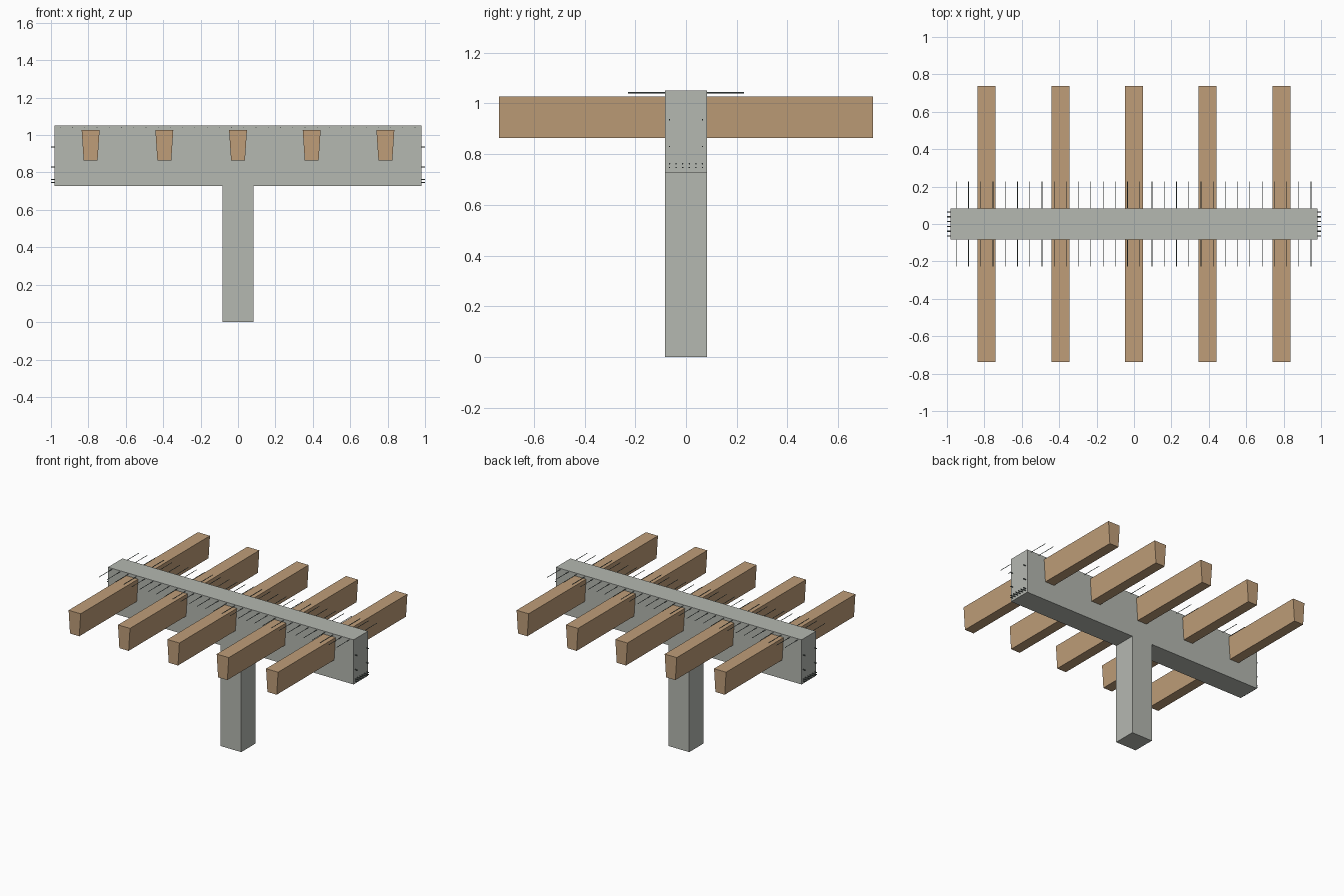
import bpy, bmesh
from mathutils import Matrix

if "Cube" in bpy.data.objects:
    bpy.data.objects.remove(bpy.data.objects["Cube"])


def material(name, color):
    m = bpy.data.materials.new(name)
    m.diffuse_color = color
    m.use_nodes = True
    m.node_tree.nodes["Principled BSDF"].inputs["Base Color"].default_value = m.diffuse_color
    return m


def add_object(name, bm, mat=None):
    bmesh.ops.recalc_face_normals(bm, faces=bm.faces)
    me = bpy.data.meshes.new(name)
    bm.to_mesh(me)
    bm.free()
    ob = bpy.data.objects.new(name, me)
    bpy.context.collection.objects.link(ob)
    if mat:
        me.materials.append(mat)
    return ob


def extrude_profile(name, pts, half, mat=None):
    """Extrude an (x, z) outline from y = -half to y = +half."""
    bm = bmesh.new()
    face = bm.faces.new([bm.verts.new((x, -half, z)) for x, z in pts])
    ext = bmesh.ops.extrude_face_region(bm, geom=[face])
    verts = [g for g in ext["geom"] if isinstance(g, bmesh.types.BMVert)]
    bmesh.ops.translate(bm, verts=verts, vec=(0, 2 * half, 0))
    return add_object(name, bm, mat)


def rods(name, centres, axis, length, radius, mat):
    """Join several thin straight bars along one axis into one object."""
    rot = Matrix.Rotation(1.5707963, 4, 'Y' if axis == 'X' else 'X')
    bm = bmesh.new()
    for c in centres:
        bmesh.ops.create_cone(bm, cap_ends=True, segments=6, radius1=radius,
                              radius2=radius, depth=length,
                              matrix=Matrix.Translation(c) @ rot)
    return add_object(name, bm, mat)


wood = material("joist_brown", (0.52, 0.34, 0.19, 1))
concrete = material("concrete", (0.46, 0.48, 0.44, 1))
steel = material("steel", (0.12, 0.16, 0.15, 1))

# T-shaped column and girder in one piece
half_profile = [(0.083, 0), (0.083, 0.728), (0.98, 0.728), (0.98, 1.05)]
profile = half_profile + [(-x, z) for x, z in reversed(half_profile)]
extrude_profile("girder_and_column", profile, 0.082, concrete)

# Tapered cross joists
for i in range(5):
    x = (i - 2) * 0.394
    extrude_profile(f"joist_{i + 1}",
                    [(x - 0.037, 0.863), (x + 0.037, 0.863),
                     (x + 0.048, 1.028), (x - 0.048, 1.028)], 0.737, wood)

# Reinforcing bars across the top of the girder
rods("cross_bars", [(-0.95 + i * 0.0654, 0, 1.042) for i in range(30)],
     'Y', 0.456, 0.002, steel)

# Lengthwise bars, just poking out of both end faces
long_bars = [(0, -0.065 + i * 0.026, z) for z in (0.747, 0.762) for i in range(6)]
long_bars += [(0, s * 0.065, z) for z in (0.83, 0.935) for s in (-1, 1)]
rods("lengthwise_bars", long_bars, 'X', 2.0, 0.003, steel)
